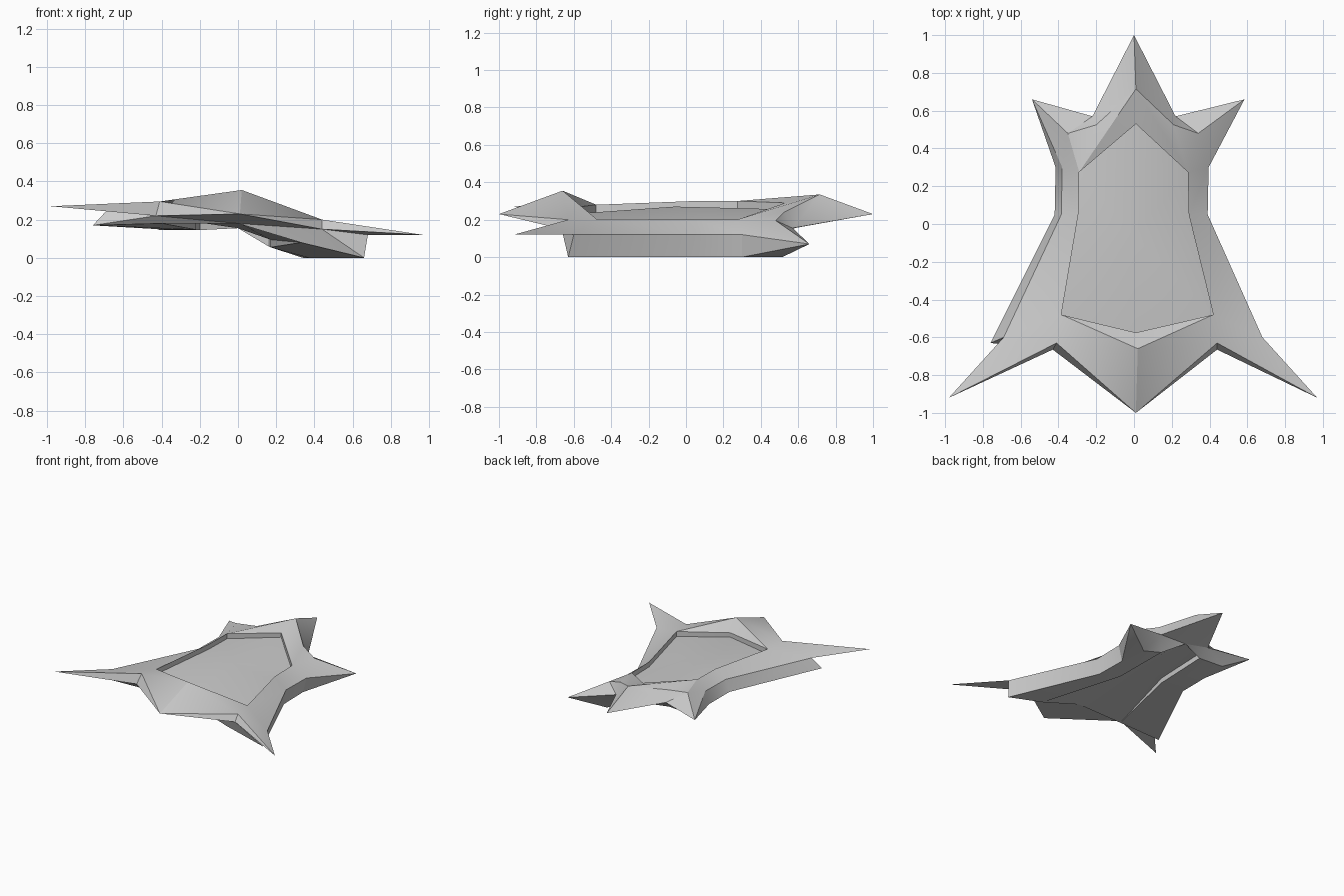
import bpy, bmesh

if "Cube" in bpy.data.objects:
    bpy.data.objects.remove(bpy.data.objects["Cube"])

# Points on the centre line: x, y, z
CENTRE = {
    "nose": (0.01, -1.0, 0.23), "brow": (0.02, -0.66, 0.355),
    "rim_front": (0.01, -0.575, 0.268), "peak": (0.0, -0.06, 0.27),
    "rim_back": (0.01, 0.53, 0.29), "crest": (0.01, 0.715, 0.335),
    "tail": (0.0, 1.0, 0.23), "under_front": (0.0, -0.62, 0.18),
    "under_mid": (0.0, 0.05, 0.185), "under_back": (0.0, 0.58, 0.155),
}
# Paired points: left x, right x, y, left z, right z (the hull rolls to its right)
RAILS = {   # long rails, each with a front, middle and rear station
    "rim": [(-.385, .42, -.48, .28, .205), (-.295, .29, .05, .30, .20), (-.29, .285, .275, .30, .20)],
    "edge": [(-.69, .68, -.60, .245, .12), (-.385, .39, .05, .24, .12), (-.38, .395, .30, .24, .12)],
    "base": [(-.76, .66, -.63, .17, 0), (-.42, .37, .05, .15, 0), (-.415, .365, .30, .147, 0)],
    "keel": [(-.40, .33, -.63, .18, .08), (-.22, .17, .05, .147, .055), (-.20, .16, .50, .145, .06)],
}
CORNERS = {
    "shoulder": (-.41, .44, -.63, .295, .20), "armpit": (-.43, .44, -.665, .22, .15),
    "horn": (-.98, .97, -.92, .27, .12), "hip": (-.35, .34, .48, .29, .195),
    "notch": (-.20, .21, .525, .29, .24), "notch_low": (-.22, .22, .57, .21, .155),
    "fin": (-.54, .585, .66, .19, .07), "heel": (-.40, .34, .515, .145, 0),
}


def side_points(side):
    """All named points of one side (0 left, 1 right)."""
    pick = lambda p: (p[side], p[2], p[3 + side])
    pts = {name: pick(p) for name, p in CORNERS.items()}
    for name, stations in RAILS.items():
        for i, p in enumerate(stations):
            pts[f"{name}{i}"] = pick(p)
    for i in range(3):                       # recessed panel lies below the rim
        x, y, z = pts[f"rim{i}"]
        pts[f"floor{i}"] = (x, y, z - 0.04)
    for i in (1, 2):                         # step up from the keel into the arch
        x, y, z = pts[f"keel{i}"]
        pts[f"arch{i}"] = (x, y, z + 0.04)
    return pts


def build_side(bm, v):
    """Skin one side from strips between rails and fans around tips."""
    def face(names):
        verts = list(dict.fromkeys(v[n] for n in names))
        bm.faces.new(verts)

    def fan(tip, *ring):
        for a, b in zip(ring, ring[1:]):
            face((tip, a, b))

    def strip(a, b):
        for i in range(len(a) - 1):
            face((a[i], b[i], b[i + 1], a[i + 1]))

    rail = lambda name: [f"{name}{i}" for i in range(3)]
    v["arch0"] = v["keel0"]
    # Top border and outer walls
    strip(rail("rim"), rail("edge"))
    strip(rail("edge"), rail("base"))
    fan("rim0", "edge0", "shoulder", "brow", "rim_front")
    fan("rim2", "edge2", "hip", "notch", "crest", "rim_back")
    # Recessed top panel
    rim = ["rim_front", *rail("rim"), "rim_back"]
    floor = ["floor_front", *rail("floor"), "floor_back"]
    strip(rim, floor)
    fan("peak", *floor)
    # Nose, front horn and the wing face beneath it
    fan("nose", "brow", "shoulder", "armpit", "under_front")
    fan("horn", "shoulder", "armpit", "edge0", "shoulder")
    fan("armpit", "edge0", "base0", "keel0", "under_front")
    # Rear fin and tail
    fan("fin", "hip", "edge2", "base2", "heel", "notch_low", "hip")
    fan("notch", "hip", "notch_low", "crest")
    fan("tail", "crest", "notch_low", "under_back")
    # Underside with its arched channel
    strip(rail("base")[:2], rail("keel")[:2])
    fan("heel", "base2", "base1", "keel1", "keel2")
    fan("keel2", "heel", "notch_low", "under_back", "arch2")
    strip(rail("keel"), rail("arch"))
    strip(rail("arch"), ["under_front", "under_mid", "under_back"])


def build_hull():
    bm = bmesh.new()
    centre = dict(CENTRE)
    for end in ("front", "back"):
        x, y, z = centre["rim_" + end]
        centre["floor_" + end] = (x, y, z - 0.035)
    mid = {n: bm.verts.new(p) for n, p in centre.items()}
    for side in (0, 1):
        v = {n: bm.verts.new(p) for n, p in side_points(side).items()}
        v.update(mid)
        build_side(bm, v)
    bmesh.ops.recalc_face_normals(bm, faces=bm.faces[:])
    mesh = bpy.data.meshes.new("winged_hull")
    bm.to_mesh(mesh)
    bm.free()
    obj = bpy.data.objects.new("winged_hull", mesh)
    bpy.context.collection.objects.link(obj)
    return obj


hull = build_hull()
bpy.context.view_layer.objects.active = hull
hull.select_set(True)
bpy.ops.object.shade_smooth_by_angle(angle=0.5)
